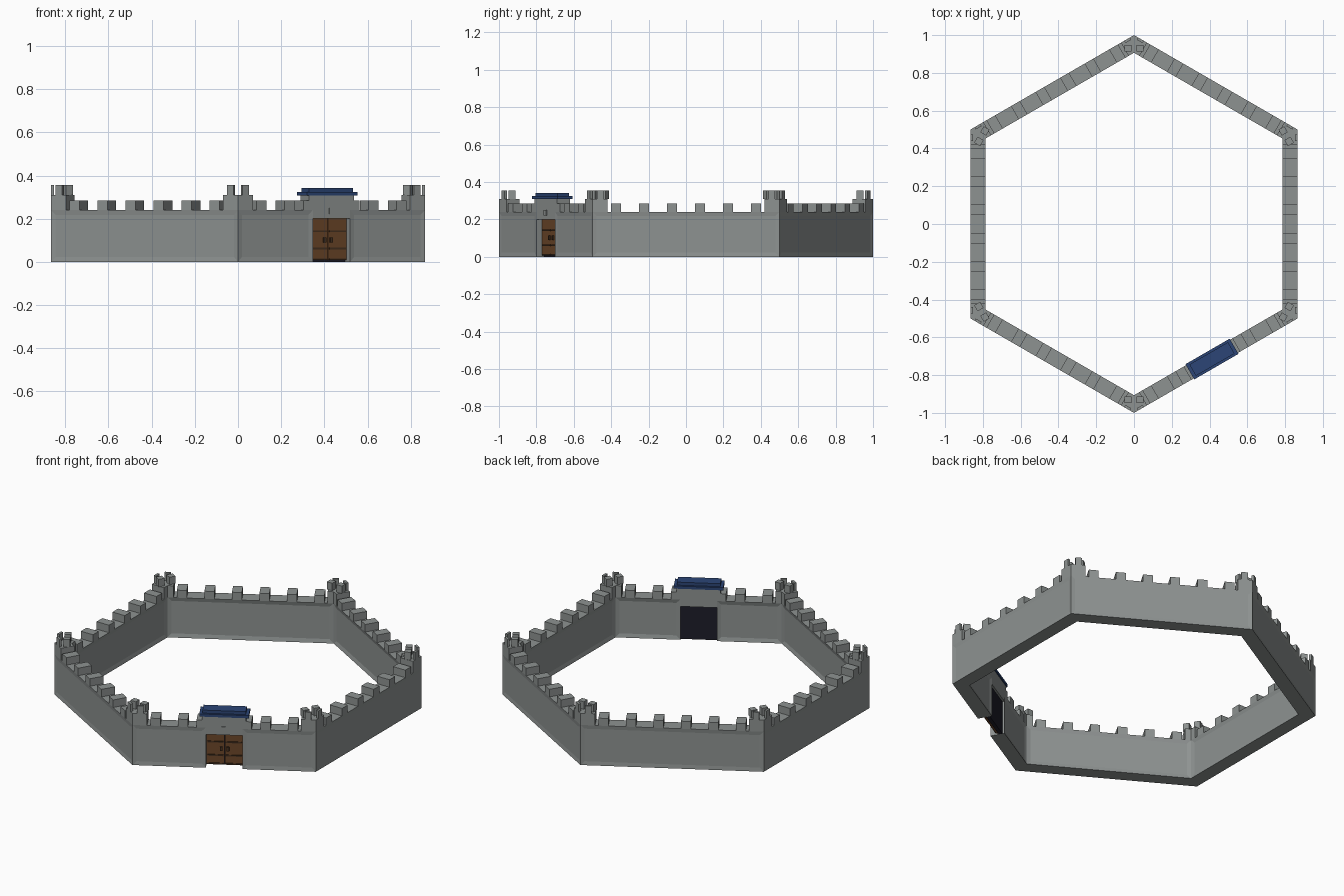
import bpy, bmesh, math
from mathutils import Matrix

if "Cube" in bpy.data.objects:
    bpy.data.objects.remove(bpy.data.objects["Cube"])


def material(name, rgb):
    m = bpy.data.materials.new(name)
    m.diffuse_color = (*rgb, 1)
    m.use_nodes = True
    m.node_tree.nodes["Principled BSDF"].inputs["Base Color"].default_value = m.diffuse_color
    return m


STONE = material("grey stone", (0.27, 0.29, 0.285))
BLUE = material("blue roof", (0.025, 0.06, 0.18))
WOOD = material("brown wood", (0.15, 0.062, 0.022))
BAND = material("dark wood", (0.06, 0.03, 0.014))
DARK = material("dark gate back", (0.012, 0.012, 0.022))

OUT = math.sqrt(3) / 2      # outer apothem
INN = OUT - 0.081           # inner apothem


def prism(bm, pts, z0, z1, recess=False):
    """Upright prism from (along, outward) points; outward is -y."""
    lo = [bm.verts.new((u, -v, z0)) for u, v in pts]
    hi = [bm.verts.new((u, -v, z1)) for u, v in pts]
    n = len(pts)
    faces = [bm.faces.new(lo), bm.faces.new(hi)]
    sides = [bm.faces.new((lo[i], lo[(i + 1) % n], hi[(i + 1) % n], hi[i])) for i in range(n)]
    bmesh.ops.recalc_face_normals(bm, faces=faces + sides)
    if recess:
        for f in sides:
            if abs(f.normal.y) > 0.99:
                depth = -0.003 if f.normal.y < 0 else -0.006
                bmesh.ops.inset_region(bm, faces=[f], thickness=0.032, depth=depth)


def box(bm, u0, u1, v0, v1, z0, z1):
    prism(bm, [(u0, v0), (u1, v0), (u1, v1), (u0, v1)], z0, z1)


def finish(name, bm, mat, degrees):
    me = bpy.data.meshes.new(name)
    bm.transform(Matrix.Rotation(math.radians(degrees), 4, 'Z'))
    bm.to_mesh(me)
    bm.free()
    me.materials.append(mat)
    ob = bpy.data.objects.new(name, me)
    bpy.context.collection.objects.link(ob)
    return ob


E, I = 0.5, INN / math.sqrt(3)   # half lengths on the outer and inner side

for k in range(6):
    gate = k == 0
    ang = 30 + 60 * k

    # Wall with recessed panels, split around the gate opening
    bm = bmesh.new()
    if gate:
        for s in (-1, 1):
            prism(bm, [(s * 0.1, OUT), (s * E, OUT), (s * I, INN), (s * 0.1, INN)], 0, 0.24, True)
    else:
        prism(bm, [(-E, OUT), (E, OUT), (I, INN), (-I, INN)], 0, 0.24, True)
    finish("wall", bm, STONE, ang)

    # Battlements
    bm = bmesh.new()
    for s in (-1, 1):
        for c in (0.225, 0.375) if gate else (0.075, 0.225, 0.375):
            a, b = sorted((s * (c - 0.027), s * (c + 0.027)))
            box(bm, a, b, INN, OUT, 0.24, 0.285)
    finish("battlements", bm, STONE, ang)

    # Raised corner halves with thin outer spikes
    bm = bmesh.new()
    for s in (-1, 1):
        prism(bm, [(s * 0.42, OUT), (s * E, OUT), (s * I, INN), (s * 0.42, INN)], 0.24, 0.31)
        a, b = sorted((s * 0.44, s * 0.475))
        box(bm, a, b, OUT - 0.014, OUT, 0.31, 0.355)
    finish("corner_cap", bm, STONE, ang)

    # Square corner teeth
    bm = bmesh.new()
    for s in (-1, 1):
        box(bm, s * 0.032 - 0.018, s * 0.032 + 0.018, 0.912, 0.948, 0.31, 0.355)
    finish("corner_teeth", bm, STONE, 60 * k)

# Gatehouse: lintel, shoulders and a small plaque
bm = bmesh.new()
box(bm, -0.1, 0.1, INN, OUT, 0.2, 0.24)
box(bm, -0.12, 0.12, INN, OUT, 0.24, 0.31)
for s in (-1, 1):
    a, b = sorted((s * 0.12, s * 0.15))
    box(bm, a, b, INN, OUT, 0.24, 0.285)
box(bm, -0.014, 0.014, OUT, OUT + 0.006, 0.222, 0.25)
finish("gatehouse", bm, STONE, 30)

# Two-step roof
bm = bmesh.new()
box(bm, -0.135, 0.135, INN - 0.006, OUT + 0.006, 0.308, 0.324)
box(bm, -0.118, 0.118, INN + 0.006, OUT - 0.006, 0.324, 0.342)
finish("gate_roof", bm, BLUE, 30)

# Door leaves, cross bands, handles and dark back
D = OUT - 0.036
bm = bmesh.new()
for s in (-1, 1):
    a, b = sorted((s * 0.002, s * 0.1))
    box(bm, a, b, D - 0.012, D, 0.008, 0.2)
finish("door_leaves", bm, WOOD, 30)

bm = bmesh.new()
for z in (0.008, 0.058, 0.138):
    for s in (-1, 1):
        a, b = sorted((s * 0.006, s * 0.094))
        box(bm, a, b, D, D + 0.005, z, z + 0.008)
for s in (-1, 1):
    box(bm, s * 0.018 - 0.007, s * 0.018 + 0.007, D, D + 0.008, 0.09, 0.114)
finish("door_bands", bm, BAND, 30)

bm = bmesh.new()
box(bm, -0.1, 0.1, INN + 0.012, D - 0.012, 0.0, 0.2)
finish("door_back", bm, DARK, 30)
